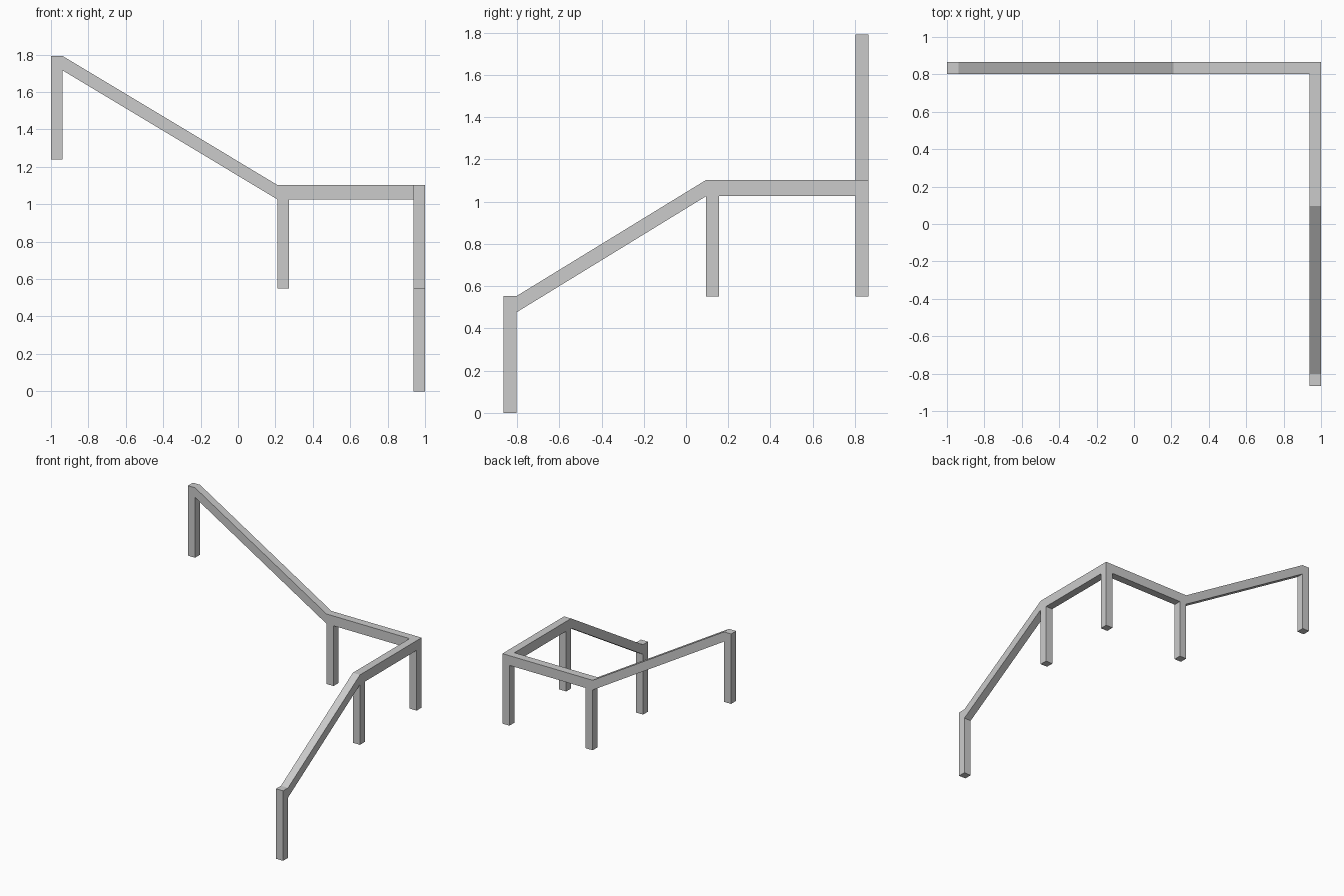
import bpy, bmesh
from mathutils import Vector

if "Cube" in bpy.data.objects:
    bpy.data.objects.remove(bpy.data.objects["Cube"])

W = 0.062         # post and rail thickness
RAIL = 0.077      # vertical depth of the rail
X, Y = 1.0, 0.865  # half extents
LOW, MID, HIGH = 0.553, 1.103, 1.793  # rail top heights
DROP = 0.553      # post height, including rail


def prism(name, outline, to_world, depth):
    """Extrude a (distance, height) outline by the depth vector."""
    bm = bmesh.new()
    face = bm.faces.new([bm.verts.new(to_world(a, z)) for a, z in outline])
    ext = bmesh.ops.extrude_face_region(bm, geom=[face], use_keep_orig=True)
    moved = [v for v in ext["geom"] if isinstance(v, bmesh.types.BMVert)]
    bmesh.ops.translate(bm, verts=moved, vec=Vector(depth))
    bmesh.ops.recalc_face_normals(bm, faces=bm.faces)
    mesh = bpy.data.meshes.new(name)
    bm.to_mesh(mesh)
    bm.free()
    bpy.context.collection.objects.link(bpy.data.objects.new(name, mesh))


def railing(start, bend, end, z0, z1, end_post):
    """Outline: end post, sloped rail, post at the bend, level rail."""
    pts = [(start, z0 - DROP), (start, z0), (start + W, z0), (bend, z1), (end, z1)]
    if end_post:
        pts += [(end, z1 - DROP), (end - W, z1 - DROP), (end - W, z1 - RAIL)]
    else:
        pts += [(end, z1 - RAIL)]
    pts += [(bend + W, z1 - RAIL), (bend + W, z1 - DROP), (bend, z1 - DROP),
            (bend, z1 - RAIL), (start + W, z0 - RAIL), (start + W, z0 - DROP)]
    return pts


# upper railing along the back, with the corner post
prism("back_railing", railing(-X, 0.211, X, HIGH, MID, True),
      lambda a, z: (a, Y - W, z), (0, W, 0))

# lower railing along the right side, butting against the corner post
prism("side_railing", railing(-Y, 0.095, Y - W, LOW, MID, False),
      lambda a, z: (X - W, a, z), (W, 0, 0))
